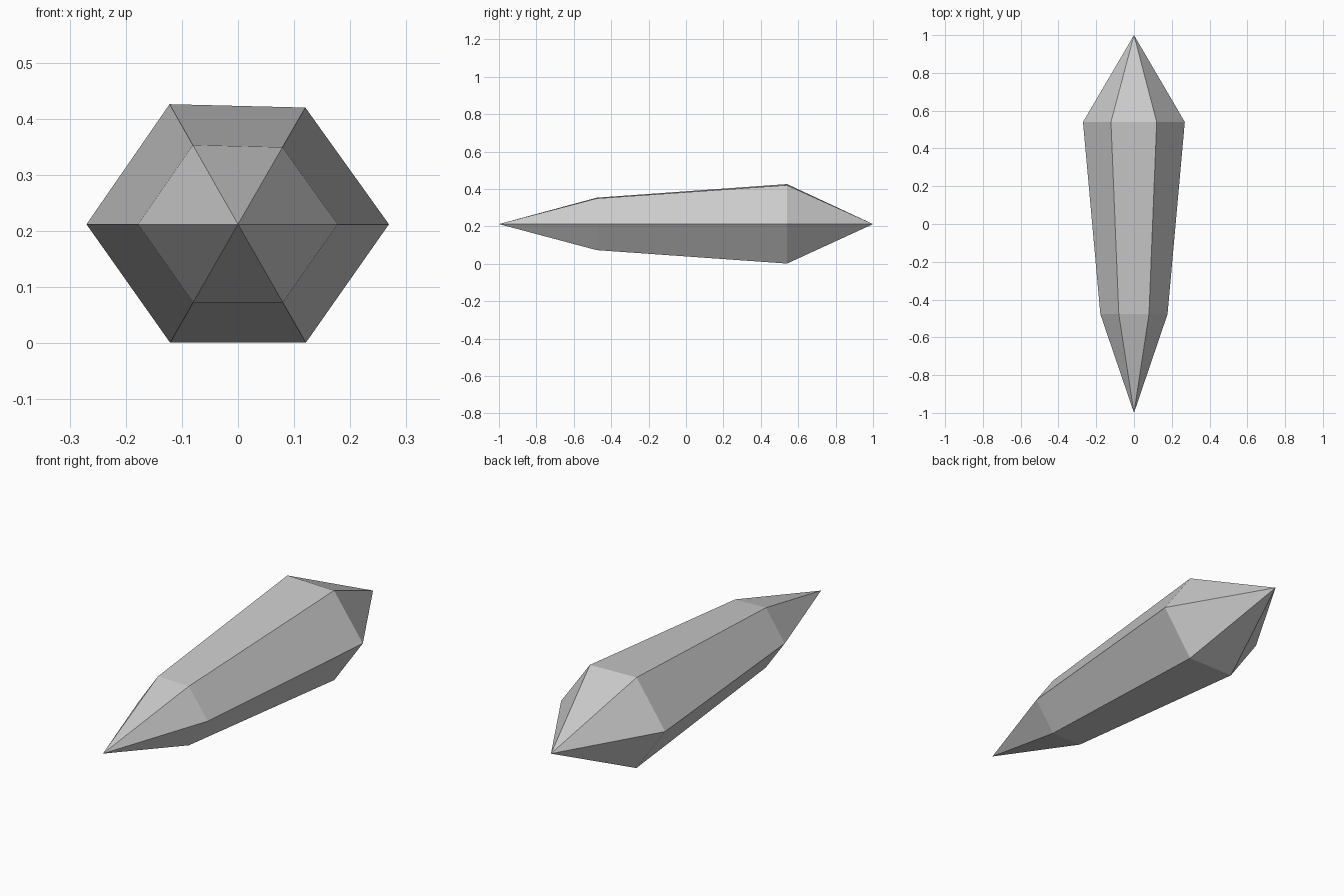
import bpy, bmesh

if "Cube" in bpy.data.objects:
    bpy.data.objects.remove(bpy.data.objects["Cube"])

# Hexagonal cross-section around the long axis (x, z offset from the axis)
AXIS_Z = 0.212
SECTION = [(-0.27, 0.0), (-0.122, 0.214), (0.12, 0.208),
           (0.269, 0.0), (0.121, -0.211), (-0.121, -0.211)]

stone = bpy.data.materials.new("grey_crystal")
stone.diffuse_color = (0.6, 0.6, 0.6, 1.0)
stone.use_nodes = True
stone.node_tree.nodes["Principled BSDF"].inputs["Base Color"].default_value = stone.diffuse_color

bm = bmesh.new()


def ring(y, scale):
    return [bm.verts.new((x * scale, y, AXIS_Z + z * scale)) for x, z in SECTION]


# Two rings and two tips
front_tip = bm.verts.new((0, -1.0, AXIS_Z))
front_ring = ring(-0.477, 0.66)
back_ring = ring(0.54, 1.0)
back_tip = bm.verts.new((0, 1.0, AXIS_Z))

# Pointed caps and tapering side facets
for i in range(6):
    j = (i + 1) % 6
    bm.faces.new((front_tip, front_ring[i], front_ring[j]))
    bm.faces.new((front_ring[i], back_ring[i], back_ring[j], front_ring[j]))
    bm.faces.new((back_ring[i], back_tip, back_ring[j]))
bmesh.ops.recalc_face_normals(bm, faces=bm.faces)

mesh = bpy.data.meshes.new("crystal_shard")
bm.to_mesh(mesh)
bm.free()
mesh.materials.append(stone)
crystal = bpy.data.objects.new("crystal_shard", mesh)
bpy.context.collection.objects.link(crystal)
